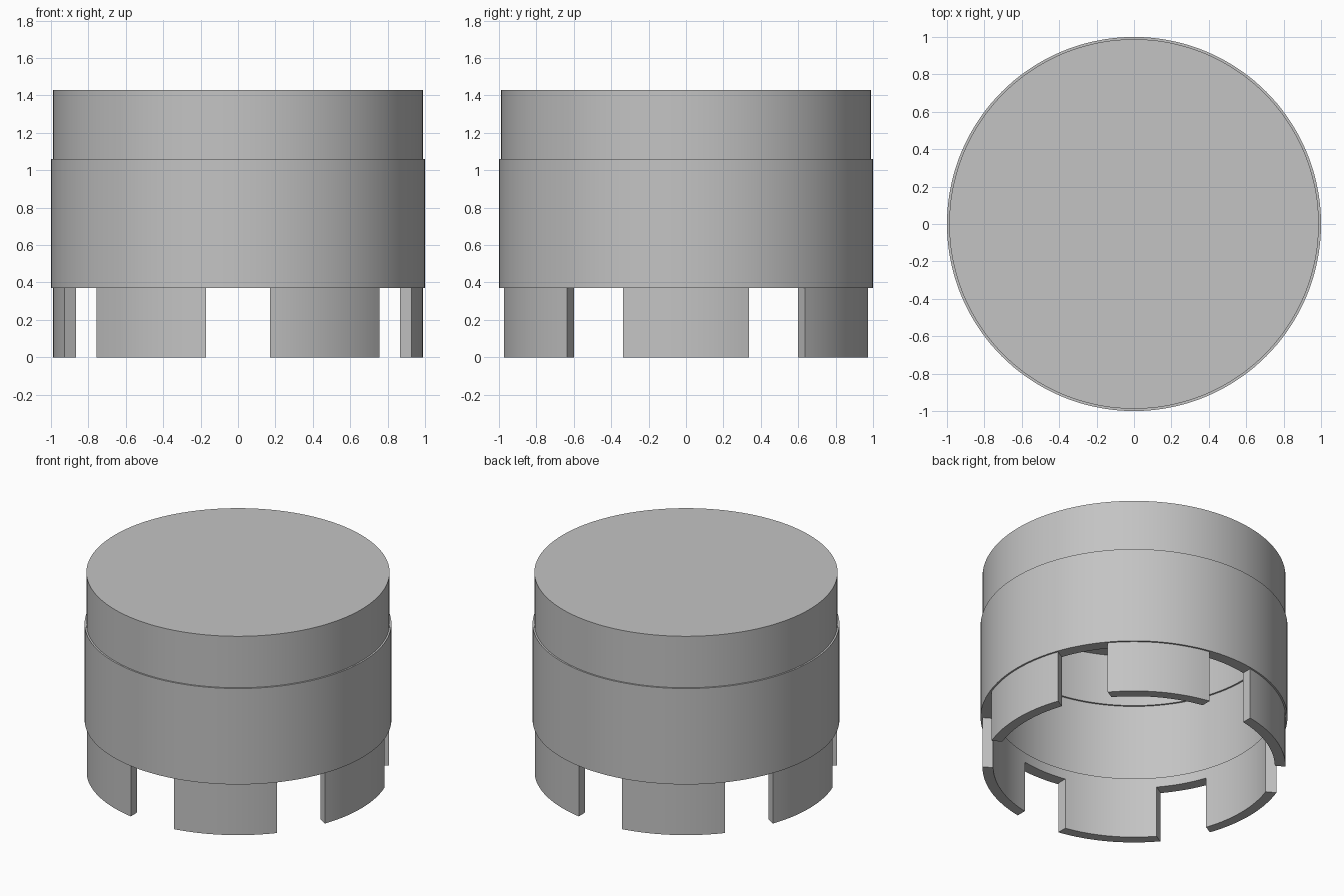
import bpy, bmesh, math

if "Cube" in bpy.data.objects:
    bpy.data.objects.remove(bpy.data.objects["Cube"])

R_BAND, R_WALL, T = 1.0, 0.988, 0.07      # outer radii and wall thickness
Z_TAB, Z_BAND, Z_TOP = 0.37, 1.06, 1.43
SEG = 144
SLOT = 0.172                              # half width of the parallel slots

grey = bpy.data.materials.new("grey")
grey.diffuse_color = (0.55, 0.55, 0.55, 1)
grey.use_nodes = True
grey.node_tree.nodes["Principled BSDF"].inputs["Base Color"].default_value = grey.diffuse_color


def finish(bm, name):
    bmesh.ops.recalc_face_normals(bm, faces=bm.faces)
    mesh = bpy.data.meshes.new(name)
    bm.to_mesh(mesh)
    bm.free()
    obj = bpy.data.objects.new(name, mesh)
    bpy.context.collection.objects.link(obj)
    mesh.materials.append(grey)
    bpy.ops.object.select_all(action='DESELECT')
    obj.select_set(True)
    bpy.context.view_layer.objects.active = obj
    bpy.ops.object.shade_smooth_by_angle(angle=math.radians(30))
    return obj


def ring(bm, r, z):
    return [bm.verts.new((r * math.cos(2 * math.pi * i / SEG),
                          r * math.sin(2 * math.pi * i / SEG), z))
            for i in range(SEG)]


# Hollow cap: constant wall, with the band stepped outside and inside
profile = [(R_WALL, Z_TOP), (R_WALL, Z_BAND), (R_BAND, Z_BAND), (R_BAND, Z_TAB),
           (R_WALL - T, Z_TAB), (R_WALL - T, Z_TAB + T), (R_BAND - T, Z_TAB + T),
           (R_BAND - T, Z_BAND - T), (R_WALL - T, Z_BAND - T), (R_WALL - T, Z_TOP - T)]
bm = bmesh.new()
rings = [ring(bm, r, z) for r, z in profile]
for a, b in zip(rings, rings[1:]):
    for i in range(SEG):
        j = (i + 1) % SEG
        bm.faces.new((a[i], a[j], b[j], b[i]))
bm.faces.new(rings[0])
bm.faces.new(rings[-1])
finish(bm, "cap_body")


# Six curved tabs below, separated by straight-sided slots
def tab(index, steps=16):
    bm = bmesh.new()
    rows = []
    for i in range(steps + 1):
        row = []
        for r, z in ((R_WALL, Z_TAB), (R_WALL, 0), (R_WALL - T, 0), (R_WALL - T, Z_TAB)):
            half = math.pi / 6 - math.asin(SLOT / r)
            ang = index * math.pi / 3 + half * (2 * i / steps - 1)
            row.append(bm.verts.new((r * math.cos(ang), r * math.sin(ang), z)))
        rows.append(row)
    for a, b in zip(rows, rows[1:]):
        for k in range(4):
            m = (k + 1) % 4
            bm.faces.new((a[k], a[m], b[m], b[k]))
    bm.faces.new(rows[0])
    bm.faces.new(rows[-1])
    finish(bm, f"tab_{index + 1}")


for n in range(6):
    tab(n)
